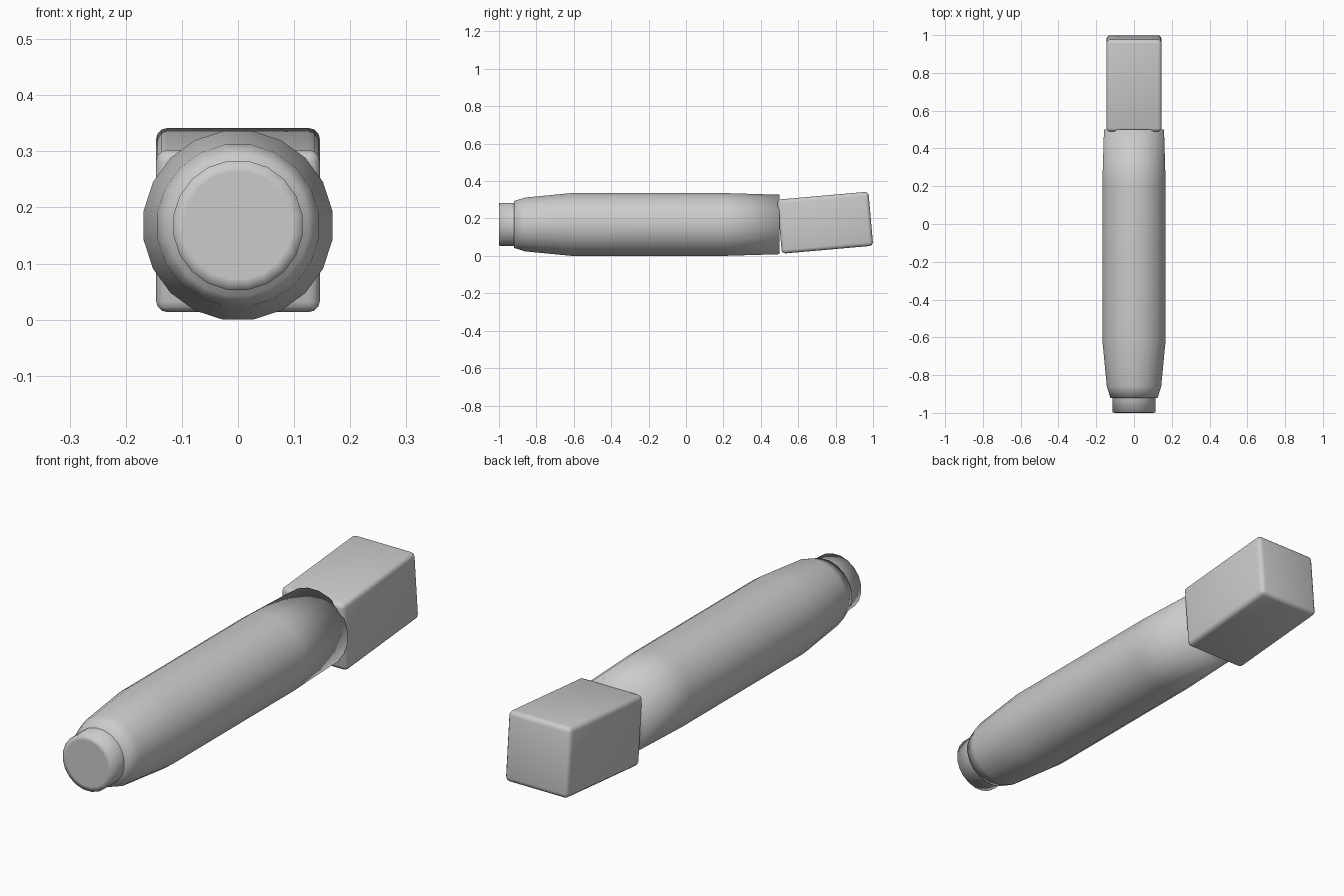
import bpy, bmesh, math

if "Cube" in bpy.data.objects:
    bpy.data.objects.remove(bpy.data.objects["Cube"])

SIDES = 20
AXIS_Z = 0.168


def lathe(name, profile, flat_caps):
    """Revolve (y, radius) points around a horizontal axis running along y."""
    bm = bmesh.new()
    k = 1 / math.cos(math.pi / SIDES)      # radii are measured across flats
    rings = []
    for y, r in profile:
        ring = []
        for i in range(SIDES):
            a = 2 * math.pi * (i + 0.5) / SIDES
            ring.append(bm.verts.new((r * k * math.cos(a), y, AXIS_Z + r * k * math.sin(a))))
        rings.append(ring)
    for a, b in zip(rings, rings[1:]):
        for i in range(SIDES):
            j = (i + 1) % SIDES
            bm.faces.new((a[i], a[j], b[j], b[i])).smooth = True
    for ring in (rings[0], rings[-1]):
        bm.faces.new(ring).smooth = not flat_caps
    bmesh.ops.recalc_face_normals(bm, faces=bm.faces)
    me = bpy.data.meshes.new(name)
    bm.to_mesh(me)
    bm.free()
    ob = bpy.data.objects.new(name, me)
    bpy.context.collection.objects.link(ob)
    return ob


# Main barrel, softly shaded into its end caps
lathe("barrel", [(-0.92, 0.125), (-0.86, 0.144), (-0.61, 0.168),
                 (0.20, 0.168), (0.50, 0.159)], False)

# Short collar with a flat end disc
lathe("end_collar", [(-0.90, 0.115), (-0.998, 0.115), (-1.0, 0.097)], True)

# Rounded block at the back, tilted slightly upwards
bpy.ops.mesh.primitive_cube_add(size=1, location=(0, 0.744, 0.1775),
                                rotation=(math.radians(5), 0, 0))
block = bpy.context.object
block.name = "head_block"
block.scale = (0.292, 0.490, 0.290)
bpy.ops.object.transform_apply(location=False, rotation=False, scale=True)
bevel = block.modifiers.new("rounded_edges", 'BEVEL')
bevel.width = 0.02
bevel.segments = 3
bpy.ops.object.modifier_apply(modifier=bevel.name)
bpy.ops.object.shade_smooth_by_angle(angle=math.radians(35))
